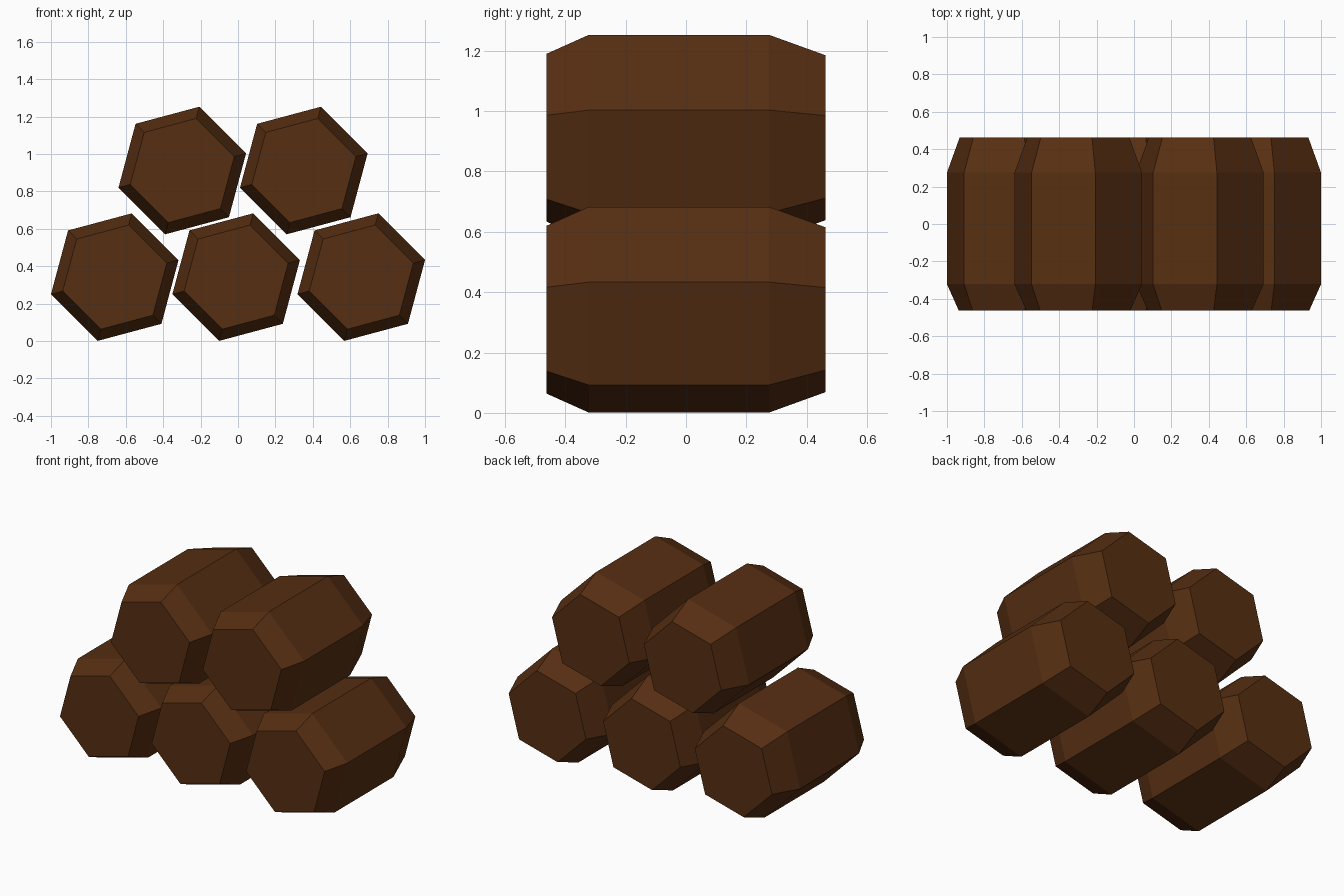
import bpy, bmesh
from math import cos, sin, radians

if "Cube" in bpy.data.objects:
    bpy.data.objects.remove(bpy.data.objects["Cube"])

bark = bpy.data.materials.new("dark_wood")
bark.diffuse_color = (0.095, 0.028, 0.006, 1)
bark.use_nodes = True
bark.node_tree.nodes["Principled BSDF"].inputs["Base Color"].default_value = bark.diffuse_color

# Lengthwise profile of a log: (y, hexagon radius), tapered at both ends
PROFILE = [(-0.462, 0.288), (-0.322, 0.353), (0.275, 0.353), (0.462, 0.283)]


def make_log(name, x, z):
    bm = bmesh.new()
    rings = []
    for y, r in PROFILE:
        angles = [radians(15 + 60 * k) for k in range(6)]
        rings.append([bm.verts.new((r * cos(a), y, r * sin(a))) for a in angles])
    # Side faces between neighbouring rings
    for a, b in zip(rings, rings[1:]):
        for i in range(6):
            j = (i + 1) % 6
            bm.faces.new((a[i], a[j], b[j], b[i]))
    # End caps
    bm.faces.new(rings[0])
    bm.faces.new(rings[-1])
    bmesh.ops.recalc_face_normals(bm, faces=bm.faces)
    mesh = bpy.data.meshes.new(name)
    bm.to_mesh(mesh)
    bm.free()
    mesh.materials.append(bark)
    log = bpy.data.objects.new(name, mesh)
    log.location = (x, 0, z)
    bpy.context.collection.objects.link(log)


# Bottom row of three logs, top row of two
for name, x, z in [("log_bottom_left", -0.659, 0.342),
                   ("log_bottom_middle", -0.01, 0.342),
                   ("log_bottom_right", 0.659, 0.342),
                   ("log_top_left", -0.298, 0.912),
                   ("log_top_right", 0.352, 0.912)]:
    make_log(name, x, z)
